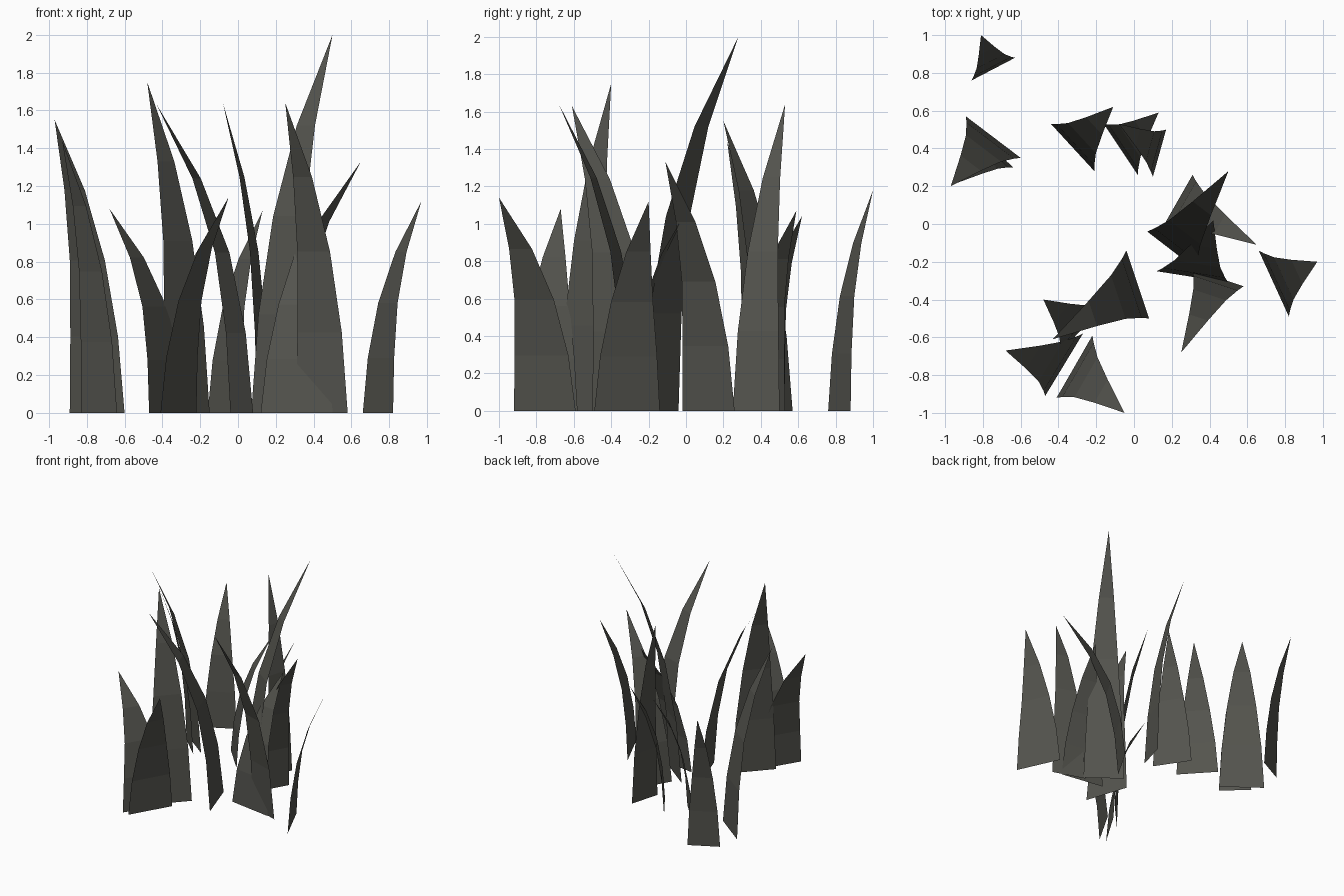
import bpy
import bmesh
from mathutils import Vector

cube = bpy.data.objects.get("Cube")
if cube:
    bpy.data.objects.remove(cube, do_unlink=True)

# One flat colour for the whole clump
blade_grey = bpy.data.materials.new("dark_warm_grey")
blade_grey.use_nodes = True
colour = (0.088, 0.088, 0.076, 1.0)
blade_grey.diffuse_color = colour
blade_grey.node_tree.nodes["Principled BSDF"].inputs["Base Color"].default_value = colour

# Shared bend and taper: (height share, lean share, width share) per level
LEVELS = [(0, 0, 1), (.26, .07, .87), (.52, .23, .64), (.76, .53, .37)]


def make_blade(name, foot_a, foot_b, tip):
    """A curved, tapering, paper-thin blade from a base edge to a pointed tip."""
    a = Vector((*foot_a, 0))
    b = Vector((*foot_b, 0))
    middle = (a + b) / 2
    half_edge = (b - a) / 2
    lean = Vector((tip[0], tip[1], 0)) - middle

    bm = bmesh.new()
    previous = None
    for height, bend, width in LEVELS:
        centre = middle + lean * bend + Vector((0, 0, tip[2] * height))
        row = [bm.verts.new(centre - half_edge * width),
               bm.verts.new(centre + half_edge * width)]
        if previous:
            bm.faces.new((previous[0], previous[1], row[1], row[0]))
        previous = row
    bm.faces.new((previous[0], previous[1], bm.verts.new(tip)))

    mesh = bpy.data.meshes.new(name)
    bm.to_mesh(mesh)
    bm.free()
    mesh.materials.append(blade_grey)
    blade = bpy.data.objects.new(name, mesh)
    bpy.context.collection.objects.link(blade)


# Each blade: two base corners on the ground, then the tip
BLADES = {
    "back_right_outer_blade": ((-.86, .76), (-.63, .88), (-.81, 1, 1.18)),
    "right_broad_blade": ((-.89, .57), (-.6, .35), (-.97, .2, 1.55)),
    "right_narrow_blade": ((-.83, .48), (-.64, .3), (-.93, .22, 1.44)),
    "back_short_blade": ((-.44, .53), (-.21, .28), (-.11, .62, 1.04)),
    "back_middle_blade": ((-.16, .53), (.02, .26), (.13, .59, 1.07)),
    "back_tall_blade": ((.17, .5), (.1, .25), (-.08, .53, 1.64)),
    "front_blade": ((-.41, -.92), (-.22, -.59), (-.05, -1, 1.14)),
    "front_right_outer_blade": ((-.47, -.91), (-.27, -.58), (-.68, -.67, 1.08)),
    "front_arching_blade": ((.08, -.5), (-.04, -.14), (-.43, -.61, 1.63)),
    "front_right_tall_blade": ((-.39, -.68), (-.15, -.42), (-.48, -.4, 1.75)),
    "front_left_tall_blade": ((.58, -.33), (.31, -.24), (.25, -.68, 1.64)),
    "left_outer_blade": ((.82, -.49), (.66, -.14), (.97, -.2, 1.12)),
    "tallest_blade": ((.07, -.04), (.33, -.24), (.5, .28, 2)),
    "left_arching_blade": ((.31, .26), (.15, -.02), (.65, -.11, 1.33)),
    "left_inner_blade": ((.12, -.25), (.5, -.31), (.42, .02, 1.1)),
}

for blade_name, points in BLADES.items():
    make_blade(blade_name, *points)
